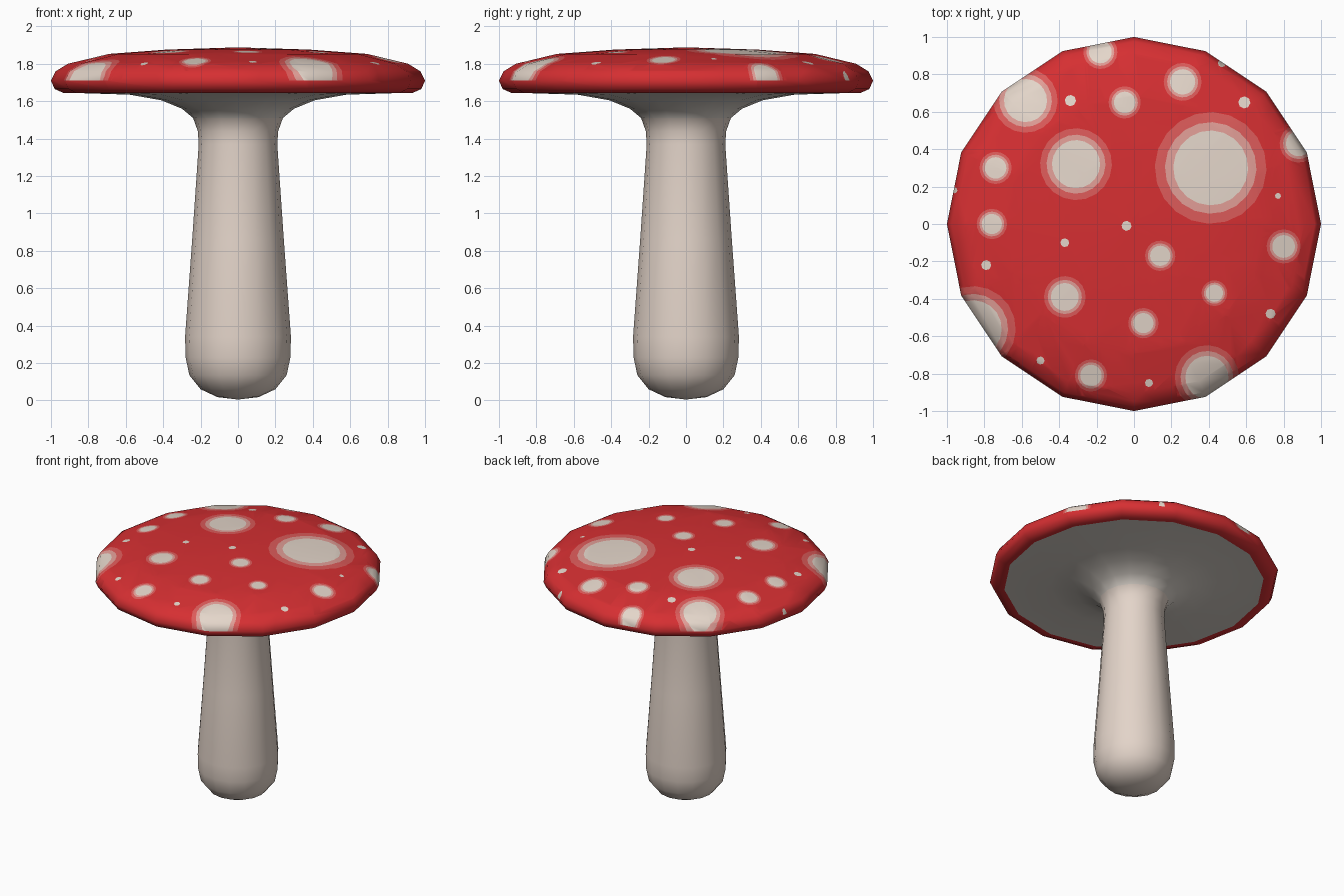
import bpy, bmesh, math
from mathutils import Vector

if "Cube" in bpy.data.objects:
    bpy.data.objects.remove(bpy.data.objects["Cube"])

SIDES = 16


def material(name, rgb):
    m = bpy.data.materials.new(name)
    lin = [(c / 255 / 12.92 if c < 11 else ((c / 255 + 0.055) / 1.055) ** 2.4) for c in rgb]
    m.diffuse_color = (*lin, 1)
    m.use_nodes = True
    m.node_tree.nodes["Principled BSDF"].inputs["Base Color"].default_value = m.diffuse_color
    return m


stem_cream = material("stem cream", (227, 212, 201))
gill_grey = material("gill grey", (214, 207, 199))
cap_red = material("cap red", (214, 47, 50))
spot_cream = material("spot cream", (228, 214, 202))
spot_pink = material("spot pink", (226, 158, 151))
spot_rose = material("spot rose", (221, 91, 90))


def lathe(profile):
    """Revolve (radius, z) points, listed from bottom to top, into a 16-sided mesh."""
    bm = bmesh.new()
    rings = []
    for r, z in profile:
        if r == 0:
            rings.append([bm.verts.new((0, 0, z))] * SIDES)
        else:
            rings.append([bm.verts.new((r * math.cos(i * math.tau / SIDES),
                                        r * math.sin(i * math.tau / SIDES), z))
                          for i in range(SIDES)])
    for low, high in zip(rings, rings[1:]):
        for i in range(SIDES):
            j = (i + 1) % SIDES
            quad = [low[i], low[j], high[j], high[i]]
            bm.faces.new(list(dict.fromkeys(quad)))
    bm.normal_update()
    return bm


def finish(bm, name, mats):
    mesh = bpy.data.meshes.new(name)
    bm.to_mesh(mesh)
    bm.free()
    ob = bpy.data.objects.new(name, mesh)
    bpy.context.collection.objects.link(ob)
    for m in mats:
        mesh.materials.append(m)
    bpy.ops.object.select_all(action='DESELECT')
    ob.select_set(True)
    bpy.context.view_layer.objects.active = ob
    bpy.ops.object.shade_smooth_by_angle(angle=math.radians(60))
    return ob


def paint_disc(bm, x, y, radius, index, sides):
    """Cut a vertical polygonal prism into the upper cap faces and colour the inside."""
    def near(f):
        xs = [v.co.x for v in f.verts]
        ys = [v.co.y for v in f.verts]
        return (f.normal.z > 0.05 and min(xs) < x + radius and max(xs) > x - radius
                and min(ys) < y + radius and max(ys) > y - radius)

    inside = [f for f in bm.faces if near(f)]
    for i in range(sides):
        a = (i + 0.37) * math.tau / sides
        n = Vector((math.cos(a), math.sin(a), 0))
        p = Vector((x, y, 0)) + n * radius
        geom = set(inside)
        for f in inside:
            geom.update(f.verts)
            geom.update(f.edges)
        out = bmesh.ops.bisect_plane(bm, geom=list(geom), dist=1e-6, plane_co=p, plane_no=n)
        inside = [f for f in out["geom"] if isinstance(f, bmesh.types.BMFace)
                  and (f.calc_center_median() - p).dot(n) < 0]
        if not inside:
            return
    for f in inside:
        f.material_index = index


# Stem flaring out into the underside of the cap
stem = lathe([(0, 0.005), (0.11, 0.018), (0.20, 0.06), (0.26, 0.135), (0.28, 0.23),
              (0.283, 0.34), (0.245, 0.86), (0.21, 1.37), (0.215, 1.44), (0.24, 1.51),
              (0.30, 1.56), (0.41, 1.605), (0.58, 1.635), (0.90, 1.645)])
for f in stem.faces:
    f.material_index = int(f.calc_center_median().z > 1.53)
finish(stem, "stem_and_gills", [stem_cream, gill_grey])

# Red cap
cap = lathe([(0.89, 1.645), (0.935, 1.645), (0.98, 1.665), (1.0, 1.71), (0.975, 1.76),
             (0.91, 1.80), (0.69, 1.853), (0.38, 1.876), (0, 1.888)])

# Spots: x, y, outer radius
spots = [(.41, .30, .295), (-.31, .32, .19), (-.58, .66, .17), (-.18, .92, .09),
         (-.05, .65, .085), (.26, .76, .10), (-.74, .30, .085), (-.76, 0, .08),
         (-.37, -.39, .11), (.14, -.17, .08), (.05, -.53, .08), (.43, -.37, .068),
         (-.23, -.81, .085), (.39, -.82, .17), (-.86, -.56, .225), (.88, .43, .10),
         (.80, -.12, .09), (-.34, .66, .028), (.59, .65, .03), (-.04, -.01, .025),
         (-.37, -.10, .022), (-.79, -.22, .025), (-.50, -.73, .02), (.08, -.85, .02),
         (.73, -.48, .025), (.77, .15, .015), (.47, .86, .02), (-.96, .18, .015)]
for x, y, r in spots:
    if r > 0.04:
        paint_disc(cap, x, y, r, 1, 20)
        paint_disc(cap, x, y, r * 0.82, 2, 20)
        paint_disc(cap, x, y, r * 0.67, 3, 20)
    else:
        paint_disc(cap, x, y, r, 3, 8)
finish(cap, "cap", [cap_red, spot_rose, spot_pink, spot_cream])
